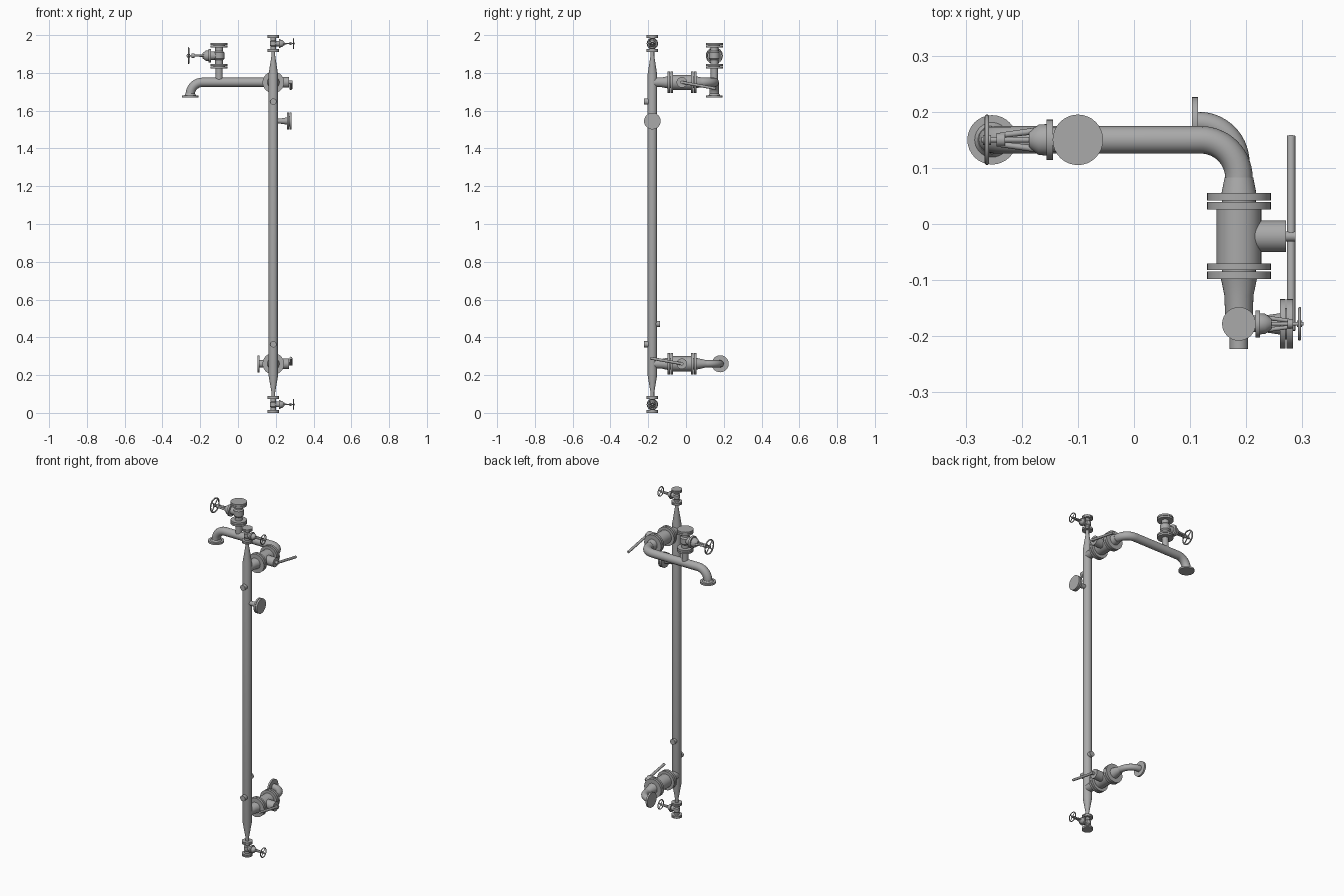
import bpy, bmesh, math
from mathutils import Vector

if "Cube" in bpy.data.objects:
    bpy.data.objects.remove(bpy.data.objects["Cube"], do_unlink=True)

steel = bpy.data.materials.new("grey steel")
steel.use_nodes = True
GREY = (0.4, 0.4, 0.4, 1)
steel.diffuse_color = GREY
steel.node_tree.nodes["Principled BSDF"].inputs["Base Color"].default_value = GREY
made = []


def finish(name, data):
    obj = bpy.data.objects.new(name, data)
    bpy.context.scene.collection.objects.link(obj)
    data.materials.append(steel)
    made.append(obj)
    return obj


def lathe(name, origin, axis, profile, sides=32):
    """Turn (distance, radius) steps about an axis, capping both ends."""
    origin, axis = Vector(origin), Vector(axis).normalized()
    u = axis.orthogonal().normalized()
    v = axis.cross(u)
    bm = bmesh.new()
    rings = []
    for t, r in profile:
        rings.append([bm.verts.new(origin + axis * t + r * (
            u * math.cos(math.tau * i / sides) + v * math.sin(math.tau * i / sides)))
            for i in range(sides)])
    for a, b in zip(rings, rings[1:]):
        for i in range(sides):
            j = (i + 1) % sides
            bm.faces.new((a[i], a[j], b[j], b[i]))
    bm.faces.new(rings[0][::-1])
    bm.faces.new(rings[-1])
    bmesh.ops.recalc_face_normals(bm, faces=bm.faces)
    mesh = bpy.data.meshes.new(name)
    bm.to_mesh(mesh)
    bm.free()
    return finish(name, mesh)


def rod(name, a, b, r, r2=None, sides=16):
    d = Vector(b) - Vector(a)
    return lathe(name, a, d, [(0, r), (d.length, r if r2 is None else r2)], sides)


def tube(name, points, r, closed=False):
    curve = bpy.data.curves.new(name, "CURVE")
    curve.dimensions = "3D"
    curve.bevel_depth = r
    curve.bevel_resolution = 6
    curve.use_fill_caps = True
    spline = curve.splines.new("POLY")
    spline.points.add(len(points) - 1)
    for p, co in zip(spline.points, points):
        p.co = (*co, 1)
    spline.use_cyclic_u = closed
    return finish(name, curve)


def bend(corner, d_in, d_out, radius, steps=14):
    """Quarter-circle path that rounds a corner."""
    c, a, b = Vector(corner), Vector(d_in), Vector(d_out)
    centre = c - a * radius + b * radius
    return [centre + radius * (a * math.sin(q) - b * math.cos(q))
            for q in (math.pi / 2 * i / steps for i in range(steps + 1))]


def gate_valve(name, centre, side, s):
    """Flanged vertical valve whose handwheel points along side * x."""
    c = Vector(centre)

    def at(x, y, z=0):
        return c + Vector((side * x, y, z)) * s

    lower = [(-0.067, 0.045), (-0.057, 0.045), (-0.057, 0.03), (-0.055, 0.03),
             (-0.055, 0.045), (-0.044, 0.045), (-0.044, 0.021), (-0.024, 0.021), (-0.016, 0.028)]
    profile = lower + [(-t, r) for t, r in reversed(lower)]
    lathe(name + "_body", c, (0, 0, 1), [(t * s, r * s) for t, r in profile])
    # Bonnet and its joint plate
    bonnet = [(0, 0.022), (0.044, 0.022), (0.044, 0.036), (0.056, 0.036),
              (0.056, 0.028), (0.07, 0.027), (0.082, 0.018), (0.087, 0.014)]
    lathe(name + "_bonnet", c, (side, 0, 0), [(t * s, r * s) for t, r in bonnet]).scale = (1, 1, 1)
    # Yoke arms, stem and handwheel
    for y in (-1, 1):
        rod(name + "_yoke_arm", at(0.075, y * 0.016), at(0.138, y * 0.008), 0.006 * s, 0.005 * s)
    rod(name + "_yoke_nut", at(0.13, 0), at(0.145, 0), 0.012 * s)
    rod(name + "_stem", at(0.08, 0), at(0.172, 0), 0.005 * s)
    rim = [at(0.162, 0.041 * math.cos(math.tau * i / 32), 0.041 * math.sin(math.tau * i / 32))
           for i in range(32)]
    tube(name + "_handwheel_rim", rim, 0.004 * s, True)
    rod(name + "_handwheel_hub", at(0.155, 0), at(0.169, 0), 0.009 * s)
    for i in range(0, 32, 8):
        rod(name + "_handwheel_spoke", at(0.162, 0), rim[i + 4], 0.003 * s, sides=8)


def branch(name, z, outlet_y, outlet_r, lever_y, lever_z):
    """Horizontal branch with a flanged lever valve."""
    lathe(name + "_valve", (PX, 0, z), (0, 1, 0), [
        (PY, 0.024), (-0.127, 0.026), (-0.098, 0.032),
        (-0.098, 0.057), (-0.085, 0.057), (-0.085, 0.03), (-0.082, 0.03),
        (-0.082, 0.057), (-0.07, 0.057), (-0.07, 0.04), (0.026, 0.04),
        (0.026, 0.057), (0.039, 0.057), (0.039, 0.03), (0.042, 0.03),
        (0.042, 0.057), (0.055, 0.057), (0.055, 0.031), (outlet_y, outlet_r)])
    rod(name + "_stem_housing", (PX, -0.022, z), (0.271, -0.022, z), 0.028, sides=32)
    rod(name + "_lever_bolt", (0.27, -0.022, z), (0.288, -0.022, z), 0.009)
    rod(name + "_lever", (0.28, -0.022, z), (0.28, lever_y, z + lever_z), 0.0075)


# Standpipe with tapered ends
PX, PY = 0.187, -0.178
lathe("standpipe", (PX, PY, 0), (0, 0, 1), [
    (0.08, 0.01), (0.11, 0.01), (0.2, 0.0255), (1.79, 0.0255), (1.89, 0.01), (1.92, 0.01)])
gate_valve("drain_valve", (PX, PY, 0.0447), 1, 0.667)
gate_valve("vent_valve", (PX, PY, 1.9553), 1, 0.667)

# Upper branch: elbow, crossover pipe and downturned outlet
TOP, CROSS_Y, END_X = 1.75, 0.15, -0.253
branch("upper_branch", TOP, 0.083, 0.0255, 0.157, -0.033)
path = [(PX, 0.075, TOP)]
path += bend((PX, CROSS_Y, TOP), (0, 1, 0), (-1, 0, 0), 0.068)
path += bend((END_X, CROSS_Y, TOP), (-1, 0, 0), (0, 0, -1), 0.065)
path += [(END_X, CROSS_Y, 1.675)]
tube("crossover_pipe", path, 0.0245)
lathe("outlet_flange", (END_X, CROSS_Y, 1.67), (0, 0, 1),
      [(0, 0.044), (0.011, 0.044), (0.011, 0.031), (0.02, 0.025)])
rod("relief_neck", (-0.1, CROSS_Y, TOP), (-0.1, CROSS_Y, 1.83), 0.019, sides=32)
gate_valve("relief_valve", (-0.1, CROSS_Y, 1.891), -1, 1)

# Lower branch: elbow turned sideways into a flange
LOW, LOW_Y = 0.26, 0.181
branch("lower_branch", LOW, 0.108, 0.019, -0.19, 0.03)
path = [(PX, 0.1, LOW)]
path += bend((PX, LOW_Y, LOW), (0, 1, 0), (-1, 0, 0), 0.072)
path += [(0.108, LOW_Y, LOW)]
tube("inlet_elbow", path, 0.019)
rod("inlet_flange", (0.103, LOW_Y, LOW), (0.114, LOW_Y, LOW), 0.045, sides=32)

# Flanged side nozzle with blind cover
lathe("side_nozzle", (0, PY, 1.545), (1, 0, 0), [
    (PX, 0.013), (0.22, 0.013), (0.26, 0.019), (0.26, 0.044), (0.27, 0.044),
    (0.27, 0.028), (0.272, 0.028), (0.272, 0.044), (0.283, 0.044)])

# Small threaded bosses
for z, y in ((0.363, -0.223), (1.648, -0.223), (0.47, -0.137)):
    rod("pipe_boss", (PX, PY, z), (PX, y, z), 0.0165, sides=24)

# Turn tubes into meshes and smooth rounded surfaces
bpy.ops.object.select_all(action="DESELECT")
for obj in made:
    obj.select_set(True)
bpy.context.view_layer.objects.active = made[0]
bpy.ops.object.convert(target="MESH")
bpy.ops.object.shade_smooth_by_angle(angle=math.radians(35))
